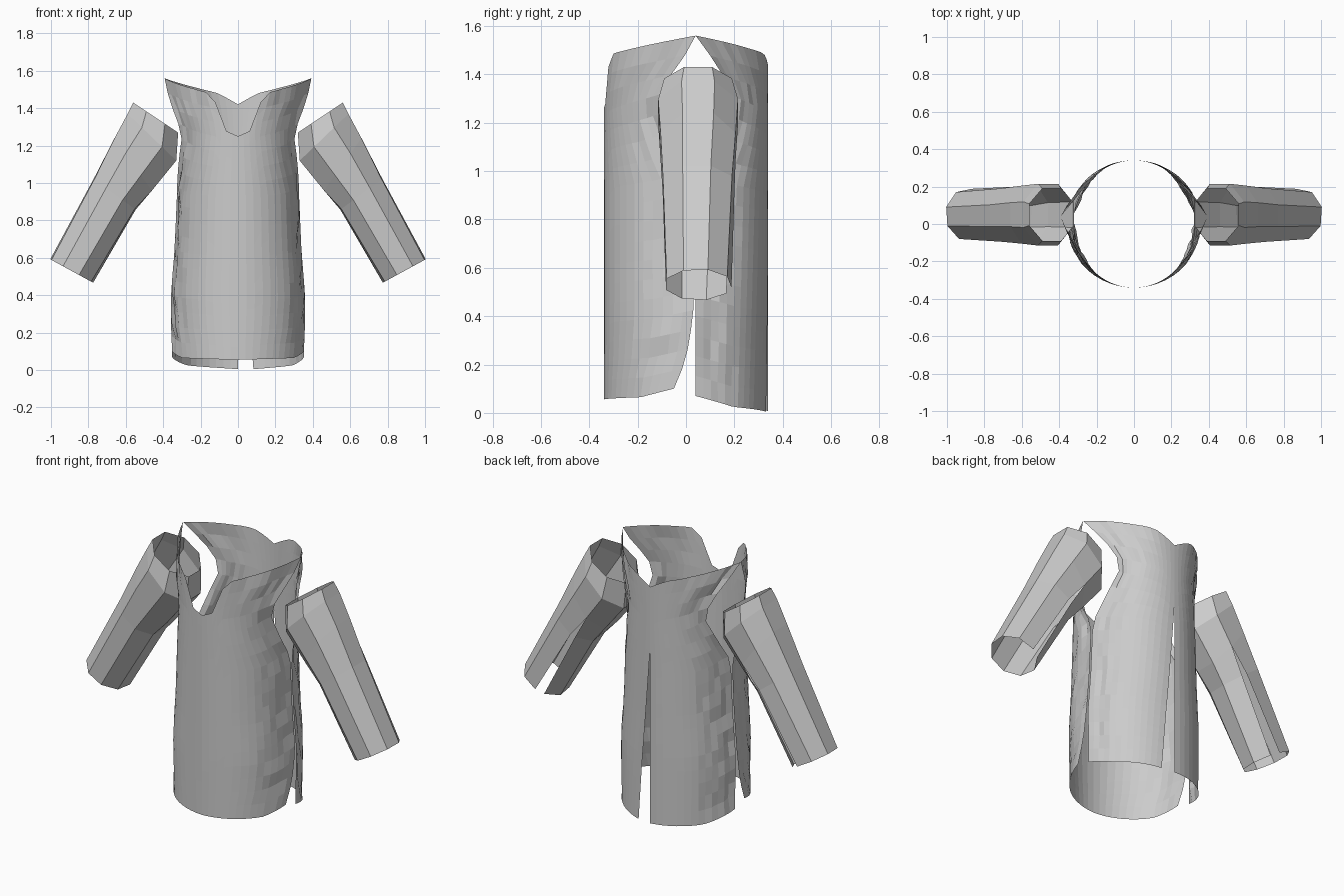
import bpy, bmesh, random
from math import sin, cos, acos, pi
from mathutils import Vector

random.seed(4)
cube = bpy.data.objects.get("Cube")
if cube:
    bpy.data.objects.remove(cube, do_unlink=True)

cloth = bpy.data.materials.new("grey cloth")
cloth.use_nodes = True
GREY = (0.6, 0.6, 0.6, 1)
cloth.diffuse_color = GREY
cloth.node_tree.nodes["Principled BSDF"].inputs["Base Color"].default_value = GREY

DEPTH = 0.34


def curve(points, v):
    """Piecewise linear lookup."""
    if v <= points[0][0]:
        return points[0][1]
    for (a, p), (b, q) in zip(points, points[1:]):
        if v <= b:
            return p + (q - p) * (v - a) / (b - a)
    return points[-1][1]


def sheet(name, rows):
    """Turn a grid of points into an open cloth surface."""
    bm = bmesh.new()
    grid = [[bm.verts.new(p) for p in row] for row in rows]
    for low, high in zip(grid, grid[1:]):
        for i in range(len(low) - 1):
            bm.faces.new((low[i], low[i + 1], high[i + 1], high[i]))
    mesh = bpy.data.meshes.new(name)
    bm.to_mesh(mesh)
    bm.free()
    mesh.materials.append(cloth)
    obj = bpy.data.objects.new(name, mesh)
    bpy.context.collection.objects.link(obj)
    return obj


# Side seams (z, y): hem vent, closed waist, armhole, shoulder point
FRONT_SEAM = [(0.1, -0.05), (0.22, 0), (0.4, 0.03), (0.95, 0.03), (1.1, -0.06),
              (1.25, -0.12), (1.35, -0.1), (1.45, -0.02), (1.56, 0.04)]
BACK_SEAM = [(0.95, 0.04), (1.1, 0.13), (1.25, 0.2), (1.35, 0.18),
             (1.45, 0.12), (1.56, 0.04)]
HALF_WIDTH = [(0.07, 0.355), (0.4, 0.36), (0.65, 0.34), (1, 0.325),
              (1.25, 0.32), (1.56, 0.395)]
# Edges as (fraction towards the seam, z)
FRONT_TOP = [(0, 1.25), (0.17, 1.28), (0.25, 1.48), (1, 1.56)]
BACK_TOP = [(0, 1.42), (0.25, 1.485), (1, 1.56)]
FRONT_HEM = [(0, 0.055), (0.7, 0.065), (1, 0.1)]
BACK_HEM = [(0, 0.005), (0.6, 0.025), (1, 0.07)]


def panel(name, side, facing, seam, top, hem, centre, columns=13, levels=18):
    """Half of the front or back, running from the centre line to the seam."""
    rows = []
    for j in range(levels + 1):
        row = []
        for i in range(columns + 1):
            t = i / columns
            low = curve(hem, t)
            z = low + (curve(top, t) - low) * j / levels
            seam_angle = acos(-facing * -curve(seam, z) / DEPTH)
            start = side * centre(z) / DEPTH
            angle = start + (seam_angle - start) * t
            width = curve(HALF_WIDTH, z)
            x, y = width * sin(angle), facing * DEPTH * cos(angle)
            # The cloth pulls flat towards the shoulder point
            pull = max(0, (z - 1.3) / 0.26) * max(0, min(1, (t - 0.25) / 0.2))
            end_x, end_y = width * sin(seam_angle), facing * DEPTH * cos(seam_angle)
            k = (t - 0.25) / 0.75
            x += (0.13 + (end_x - 0.13) * k - x) * pull * 0.6
            y += (facing * 0.31 * (1 - k) + end_y * k - y) * pull * 0.6
            # Creases gather at the sides
            if 0.55 < t < 1 and 0 < j < levels:
                dent = 1 - random.uniform(0, 0.05) * (t - 0.4) * 2
                x, y = x * dent, y * dent
            row.append((side * x, y, z))
        rows.append(row)
    return sheet(name, rows)


def back_centre(z):
    return 0.0


def back_vent(z):
    return max(0, 0.08 * (1 - z / 1.05))


for label, side in (("left", 1), ("right", -1)):
    panel("front_" + label, side, -1, FRONT_SEAM, FRONT_TOP, FRONT_HEM, back_centre)
    panel("back_" + label, side, 1, BACK_SEAM, BACK_TOP, BACK_HEM,
          back_vent if side > 0 else back_centre)

# Sleeves: outer edge, inner edge (x, z) and half depth, from cuff to shoulder
SECTIONS = [((1, 0.59), (0.78, 0.47), 0.13), ((0.77, 1.02), (0.55, 0.86), 0.145),
            ((0.66, 1.24), (0.46, 0.96), 0.155), ((0.59, 1.37), (0.33, 1.12), 0.165),
            ((0.56, 1.43), (0.32, 1.27), 0.14)]
SIDES = 8
for label, side in (("left", 1), ("right", -1)):
    rows = []
    for n, (outer, inner, depth) in enumerate(SECTIONS):
        a, b = Vector(outer), Vector(inner)
        middle, reach = (a + b) / 2, (a - b) / 2 / cos(pi / SIDES)
        gap = max(0, 0.2 - 0.1 * n)
        row = []
        for i in range(SIDES + 1):
            # An open seam runs up the back of the sleeve
            angle = 5 * pi / 8 + gap + (2 * pi - 2 * gap) * i / SIDES
            p = middle + reach * cos(angle)
            y = 0.05 + depth * sin(angle) / cos(pi / SIDES)
            row.append((side * p.x, y, p.y))
        rows.append(row)
    sheet("sleeve_" + label, rows)
